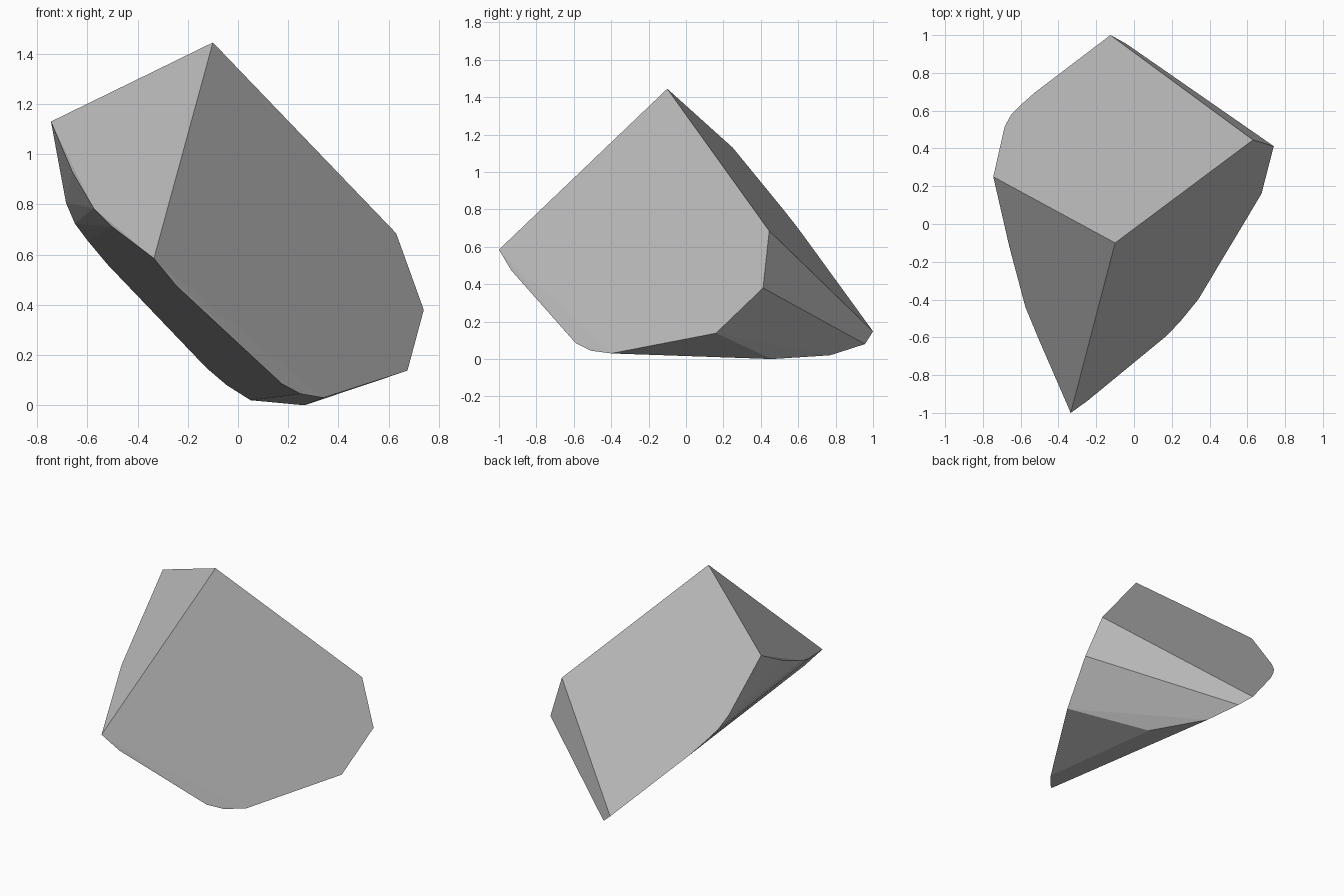
import bpy, bmesh, math

if "Cube" in bpy.data.objects:
    bpy.data.objects.remove(bpy.data.objects["Cube"])

# Corner points of the cut stone, grouped by the facet they border
crown = [(-0.10, -0.10, 1.445), (-0.745, 0.25, 1.13), (-0.335, -1.0, 0.585)]
right_rim = [(0.63, 0.445, 0.685), (0.74, 0.412, 0.38), (0.675, 0.16, 0.138),
             (0.34, -0.40, 0.03), (0.25, -0.51, 0.045), (0.175, -0.59, 0.085),
             (-0.245, -0.935, 0.475)]
left_rim = [(-0.66, -0.12, 0.93), (-0.575, -0.44, 0.785), (-0.50, -0.62, 0.71)]
back_rim = [(-0.685, 0.515, 0.806), (-0.65, 0.58, 0.724), (-0.60, 0.63, 0.657),
            (-0.52, 0.70, 0.561), (-0.125, 1.0, 0.148)]
base = [(-0.045, 0.957, 0.08), (0.05, 0.77, 0.02), (0.265, 0.46, 0.0)]

# Wrap the corners in a convex shell and merge coplanar triangles into flat facets
bm = bmesh.new()
for p in crown + right_rim + left_rim + back_rim + base:
    bm.verts.new(p)
bmesh.ops.convex_hull(bm, input=bm.verts[:])
bmesh.ops.dissolve_limit(bm, angle_limit=math.radians(2.5),
                         verts=bm.verts[:], edges=bm.edges[:])
bmesh.ops.recalc_face_normals(bm, faces=bm.faces[:])

mesh = bpy.data.meshes.new("faceted_stone")
bm.to_mesh(mesh)
bm.free()
stone = bpy.data.objects.new("faceted_stone", mesh)
bpy.context.collection.objects.link(stone)

# Plain stone grey
grey = bpy.data.materials.new("stone grey")
grey.diffuse_color = (0.5, 0.5, 0.5, 1)
grey.use_nodes = True
grey.node_tree.nodes["Principled BSDF"].inputs["Base Color"].default_value = grey.diffuse_color
mesh.materials.append(grey)
